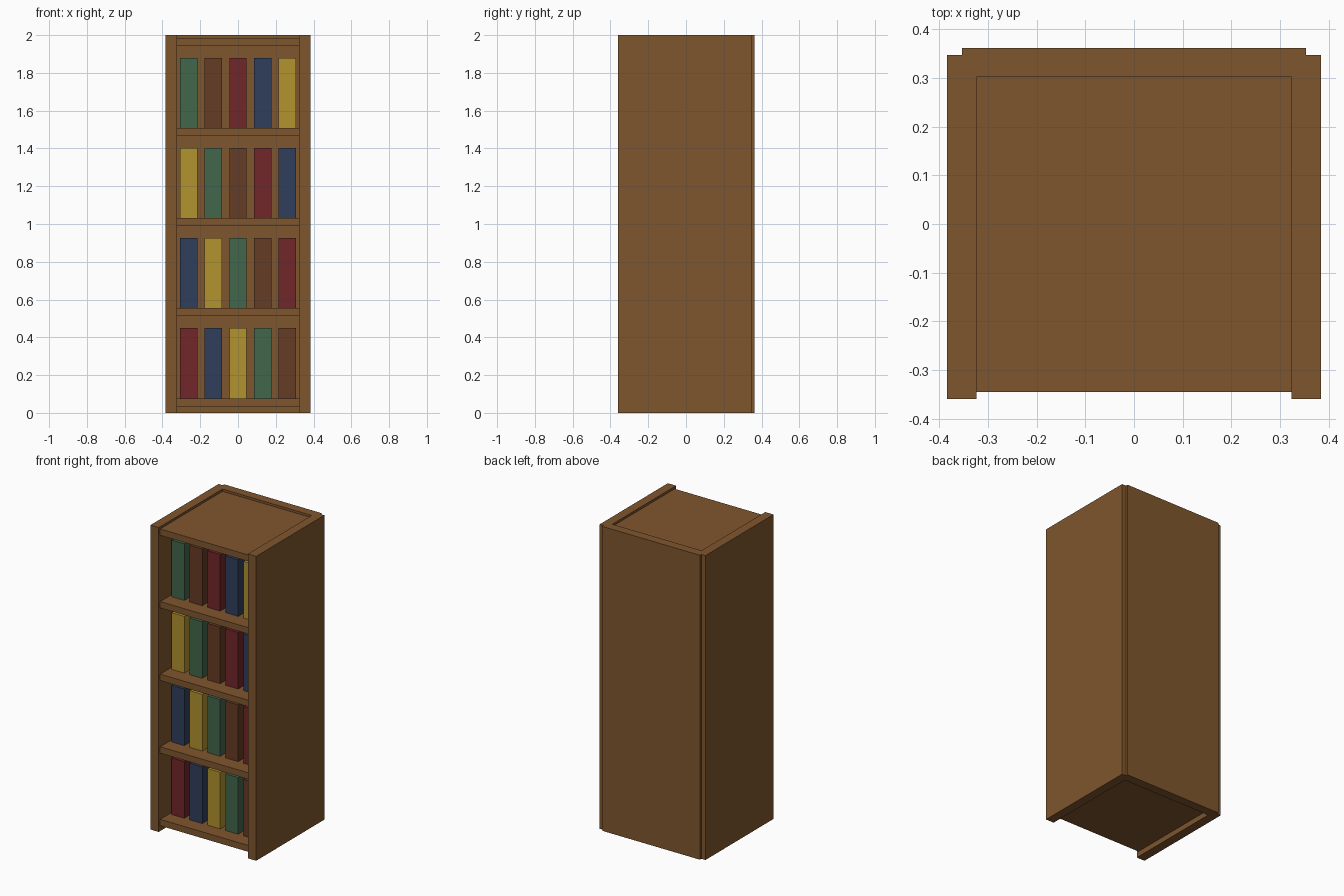
import bpy
import bmesh
from mathutils import Matrix, Vector

if "Cube" in bpy.data.objects:
    bpy.data.objects.remove(bpy.data.objects["Cube"])


def material(name, rgb):
    # 8-bit screen colour to linear diffuse colour
    lin = [((c / 255 + 0.055) / 1.055) ** 2.4 for c in rgb]
    mat = bpy.data.materials.new(name)
    mat.diffuse_color = (*lin, 1.0)
    mat.use_nodes = True
    mat.node_tree.nodes["Principled BSDF"].inputs["Base Color"].default_value = mat.diffuse_color
    return mat


def box(name, lo, hi, mat):
    lo, hi = Vector(lo), Vector(hi)
    bm = bmesh.new()
    bmesh.ops.create_cube(bm, size=1.0, matrix=Matrix.Diagonal((*(hi - lo), 1.0)))
    mesh = bpy.data.meshes.new(name)
    bm.to_mesh(mesh)
    bm.free()
    mesh.materials.append(mat)
    obj = bpy.data.objects.new(name, mesh)
    obj.location = (lo + hi) / 2
    bpy.context.collection.objects.link(obj)
    return obj


wood = material("wood", (127, 86, 46))
covers = [
    material("red_cover", (113, 38, 42)),
    material("blue_cover", (48, 62, 92)),
    material("yellow_cover", (177, 147, 46)),
    material("green_cover", (66, 102, 76)),
    material("brown_cover", (102, 60, 38)),
]

# Side panels
box("left_side", (-0.384, -0.36, 0), (-0.324, 0.347, 2), wood)
box("right_side", (0.324, -0.36, 0), (0.384, 0.347, 2), wood)

# Back panel, let into the sides and standing slightly proud
box("back_panel", (-0.354, 0.302, 0), (0.354, 0.362, 2), wood)

# Five evenly spaced shelves, each but the top one carrying five books
SHELF_STEP, SHELF_THICK = 0.477, 0.042
BOOK_STEP, BOOK_WIDTH, BOOK_HEIGHT = 0.1305, 0.092, 0.372
for row in range(5):
    top = 0.077 + row * SHELF_STEP
    box(f"shelf_{row + 1}", (-0.34, -0.345, top - SHELF_THICK), (0.34, 0.315, top), wood)
    if row == 4:
        break
    for i in range(5):
        x = (i - 2) * BOOK_STEP
        box(f"book_{row + 1}_{i + 1}",
            (x - BOOK_WIDTH / 2, -0.25, top),
            (x + BOOK_WIDTH / 2, 0.25, top + BOOK_HEIGHT),
            covers[(i + row) % 5])
